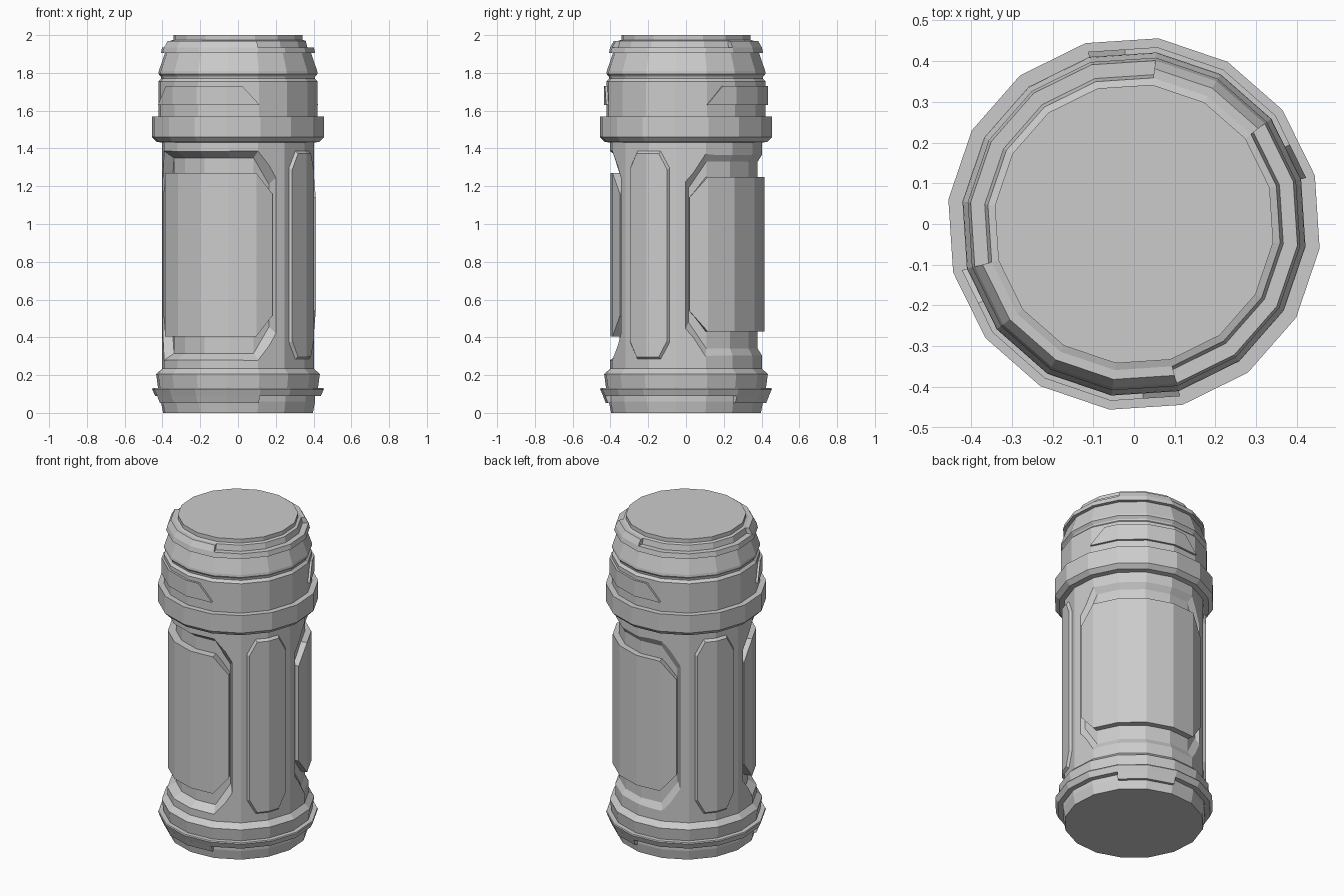
import bpy, bmesh
from math import sin, cos, radians

if "Cube" in bpy.data.objects:
    bpy.data.objects.remove(bpy.data.objects["Cube"])

SIDES, STEP, OFFSET = 16, 22.5, 15


def point(angle, r, z):
    """Point on the 16-sided cross-section, also between its corners."""
    off = ((angle - OFFSET) % STEP) - STEP / 2
    r = r * cos(radians(STEP / 2)) / cos(radians(off))
    return (r * cos(radians(angle)), r * sin(radians(angle)), z)


def finish(name, bm):
    bmesh.ops.recalc_face_normals(bm, faces=bm.faces)
    mesh = bpy.data.meshes.new(name)
    bm.to_mesh(mesh)
    bm.free()
    ob = bpy.data.objects.new(name, mesh)
    bpy.context.collection.objects.link(ob)
    return ob


def lathe(name, profile):
    """Solid of revolution, profile listed from bottom to top."""
    bm = bmesh.new()
    rings = [[bm.verts.new(point(OFFSET + i * STEP, r, z)) for i in range(SIDES)]
             for r, z in profile]
    for a, b in zip(rings, rings[1:]):
        for i in range(SIDES):
            j = (i + 1) % SIDES
            bm.faces.new((a[i], a[j], b[j], b[i]))
    bm.faces.new(rings[0][::-1])
    bm.faces.new(rings[-1])
    return finish(name, bm)


def arc(name, start, count, profile):
    """Closed profile swept over some of the sides."""
    bm = bmesh.new()
    rows = [[bm.verts.new(point(start + i * STEP, r, z)) for r, z in profile]
            for i in range(count + 1)]
    n = len(profile)
    for a, b in zip(rows, rows[1:]):
        for i in range(n):
            j = (i + 1) % n
            bm.faces.new((a[i], a[j], b[j], b[i]))
    bm.faces.new(rows[0])
    bm.faces.new(rows[-1])
    return finish(name, bm)


def outline(width, flat, z0, z1, cut, mids=()):
    """Columns (angle, low, high) of an outline with cut corners."""
    cols = [(-width, z0 + cut, z1 - cut), (-flat, z0, z1)]
    cols += [(m, z0, z1) for m in mids]
    return cols + [(flat, z0, z1), (width, z0 + cut, z1 - cut)]


def patch(name, center, inner, outer, r_in, r_out):
    """Curved plate between two outlines with sloping walls."""
    bm = bmesh.new()
    layers = []
    for cols, r in ((inner, r_in), (outer, r_out)):
        layers.append([[bm.verts.new(point(center + a, r, z)) for z in (lo, hi)]
                       for a, lo, hi in cols])
    i, o = layers
    for k in range(len(inner) - 1):
        for s in (i, o):
            bm.faces.new((s[k][0], s[k + 1][0], s[k + 1][1], s[k][1]))
        for e in (0, 1):
            bm.faces.new((i[k][e], i[k + 1][e], o[k + 1][e], o[k][e]))
    for k in (0, -1):
        bm.faces.new((i[k][0], i[k][1], o[k][1], o[k][0]))
    return finish(name, bm)


# Base, collar and head
lathe("base", [(.40, 0), (.412, .06), (.412, .13), (.427, .13), (.437, .205), (.405, .235)])
lathe("base_ring", [(.415, .09), (.443, .09), (.458, .125), (.455, .132), (.42, .132)])
lathe("collar", [(.40, 1.43), (.435, 1.435), (.46, 1.46), (.46, 1.57), (.42, 1.57)])
lathe("head", [(.425, 1.56), (.425, 1.755), (.41, 1.77), (.412, 1.78), (.425, 1.795),
               (.423, 1.81), (.39, 1.905), (.412, 1.905), (.405, 1.935), (.37, 1.935),
               (.362, 1.97), (.345, 1.975), (.345, 2.0)])

# Body tube with two recesses
body = lathe("body", [(.405, .225), (.405, 1.44)])
mids = (-22.5, 0, 22.5)
sides = (("front", 240, .355, .402, .405, 1.27, .28, 1.385),
         ("back", 60, .383, .42, .43, 1.25, .305, 1.365))
for name, center, floor, face, p0, p1, c0, c1 in sides:
    # slope of the recess walls runs on past the surface so the cut is clean
    k = (.45 - floor) / (.405 - floor)
    cutter = patch(name + "_recess_cutter", center,
                   outline(58, 43.5, c0 + .035, c1 - .035, .14, mids),
                   outline(58 + 2 * k, 43.5 + 1.5 * k, c0 + .035 - .035 * k,
                           c1 - .035 + .035 * k, .14, mids), floor, .45)
    cutter.hide_render = True
    cutter.hide_viewport = True
    mod = body.modifiers.new(name, 'BOOLEAN')
    mod.operation = 'DIFFERENCE'
    mod.solver = 'EXACT'
    mod.object = cutter
    # Raised panel inside the recess
    panel = outline(57.5, 44, p0, p1, .11, mids)
    patch(name + "_panel", center, panel, panel, floor - .02, face)

# Slim raised side panels
for name, center in (("right", -30), ("left", 150)):
    patch(name + "_slim_panel", center,
          outline(18, 10.5, .28, 1.39, .09, (0,)),
          outline(16, 9.5, .297, 1.373, .085, (0,)), .40, .42)

# Slanted plates on the head
for name, center in (("front", 240), ("back", 60)):
    plate = [(-45, 1.63, 1.632), (-33, 1.63, 1.73)]
    plate += [(m, 1.63, 1.73) for m in mids]
    plate += [(33, 1.63, 1.73), (45, 1.63, 1.632)]
    patch(name + "_slanted_plate", center, plate, plate, .41, .438)

# Tabs that thicken the top and bottom rings
for name, start, count in (("front", 195, 4), ("back", 37.5, 2)):
    arc(name + "_top_tab", start, count,
        [(.35, 1.92), (.405, 1.92), (.405, 1.935), (.385, 1.97), (.35, 1.97)])
    arc(name + "_bottom_tab", start, count,
        [(.40, .052), (.428, .052), (.444, .092), (.40, .092)])
